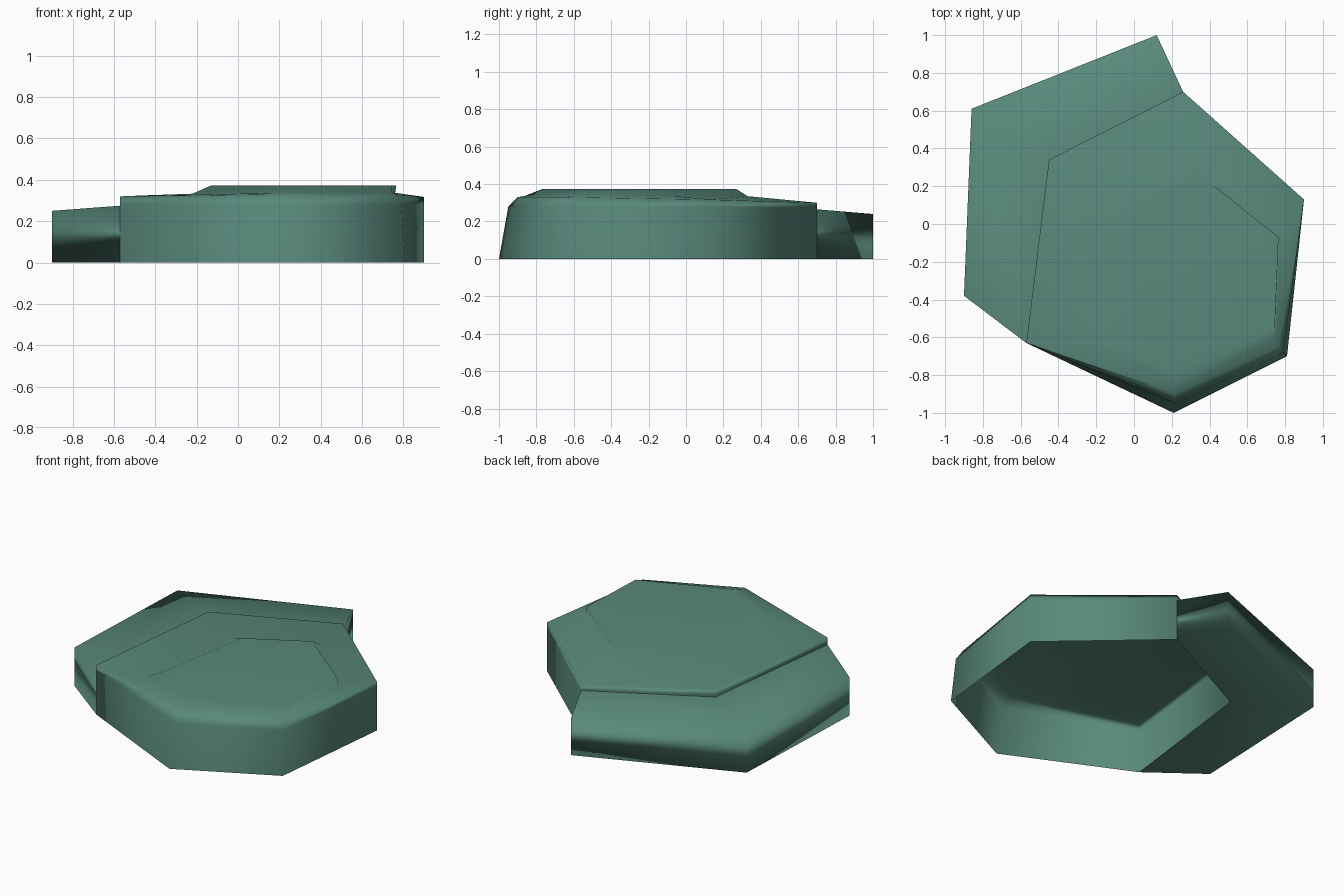
import bpy
import bmesh

cube = bpy.data.objects.get("Cube")
if cube:
    bpy.data.objects.remove(cube, do_unlink=True)

# Single stone colour
stone = bpy.data.materials.new("green_stone")
stone.use_nodes = True
colour = (0.10, 0.25, 0.20, 1.0)
stone.diffuse_color = colour
bsdf = stone.node_tree.nodes["Principled BSDF"]
bsdf.inputs["Base Color"].default_value = colour
bsdf.inputs["Roughness"].default_value = 0.9


def loft(name, rings, sides, cap_bottom):
    """Skin stacked rings of equal length; only the first `sides` walls are made."""
    bm = bmesh.new()
    loops = [[bm.verts.new(p) for p in ring] for ring in rings]
    count = len(rings[0])
    for low, high in zip(loops, loops[1:]):
        for i in range(sides):
            j = (i + 1) % count
            bm.faces.new((low[i], low[j], high[j], high[i]))
    bm.faces.new(loops[-1])
    if cap_bottom:
        bm.faces.new(loops[0][::-1])
    for face in bm.faces:
        face.smooth = True
    mesh = bpy.data.meshes.new(name)
    bm.to_mesh(mesh)
    bm.free()
    mesh.materials.append(stone)
    obj = bpy.data.objects.new(name, mesh)
    bpy.context.collection.objects.link(obj)
    # Large flat faces dominate the soft shading
    soft = obj.modifiers.new("soft_shading", "WEIGHTED_NORMAL")
    soft.mode = 'FACE_AREA'
    return obj


# Shared seam where the low slab meets the main block
seam_back, seam_mid, seam_front = (0.26, 0.70), (-0.45, 0.34), (-0.57, -0.63)


def at(point, z):
    return (*point, z)


# Main block: hollow underneath, tapered front, raised plateau on top
base = [at(seam_back, 0), at(seam_mid, 0), at(seam_front, 0),
        (0.21, -1.0, 0), (0.81, -0.70, 0), (0.90, 0.13, 0)]
shoulder = [at(seam_back, 0.27), at(seam_mid, 0.29), at(seam_front, 0.28),
            (0.22, -0.95, 0.28), (0.79, -0.68, 0.28), (0.90, 0.13, 0.28)]
rim = [at(seam_back, 0.30), at(seam_mid, 0.325), at(seam_front, 0.32),
       (0.21, -0.90, 0.33), (0.765, -0.65, 0.33), (0.90, 0.13, 0.317)]
plateau_foot = [(0.36, 0.33, 0.335), (-0.10, 0.11, 0.335), (-0.22, -0.61, 0.333),
                (0.20, -0.86, 0.337), (0.745, -0.60, 0.337), (0.76, -0.07, 0.337)]
plateau_top = [(0.34, 0.27, 0.373), (-0.02, 0.07, 0.373), (-0.13, -0.57, 0.373),
               (0.20, -0.77, 0.373), (0.745, -0.55, 0.373), (0.765, -0.07, 0.373)]
loft("main_block", [base, shoulder, rim, plateau_foot, plateau_top], 6, False)

# Low slab wrapping the back and right side of the block
outline = [seam_back, (0.12, 1.0), (-0.86, 0.61), (-0.90, -0.38), seam_front, seam_mid]
heights = [0.265, 0.24, 0.25, 0.25, 0.275, 0.275]
loft("low_slab",
     [[at(p, 0) for p in outline], [at(p, z) for p, z in zip(outline, heights)]],
     4, True)
